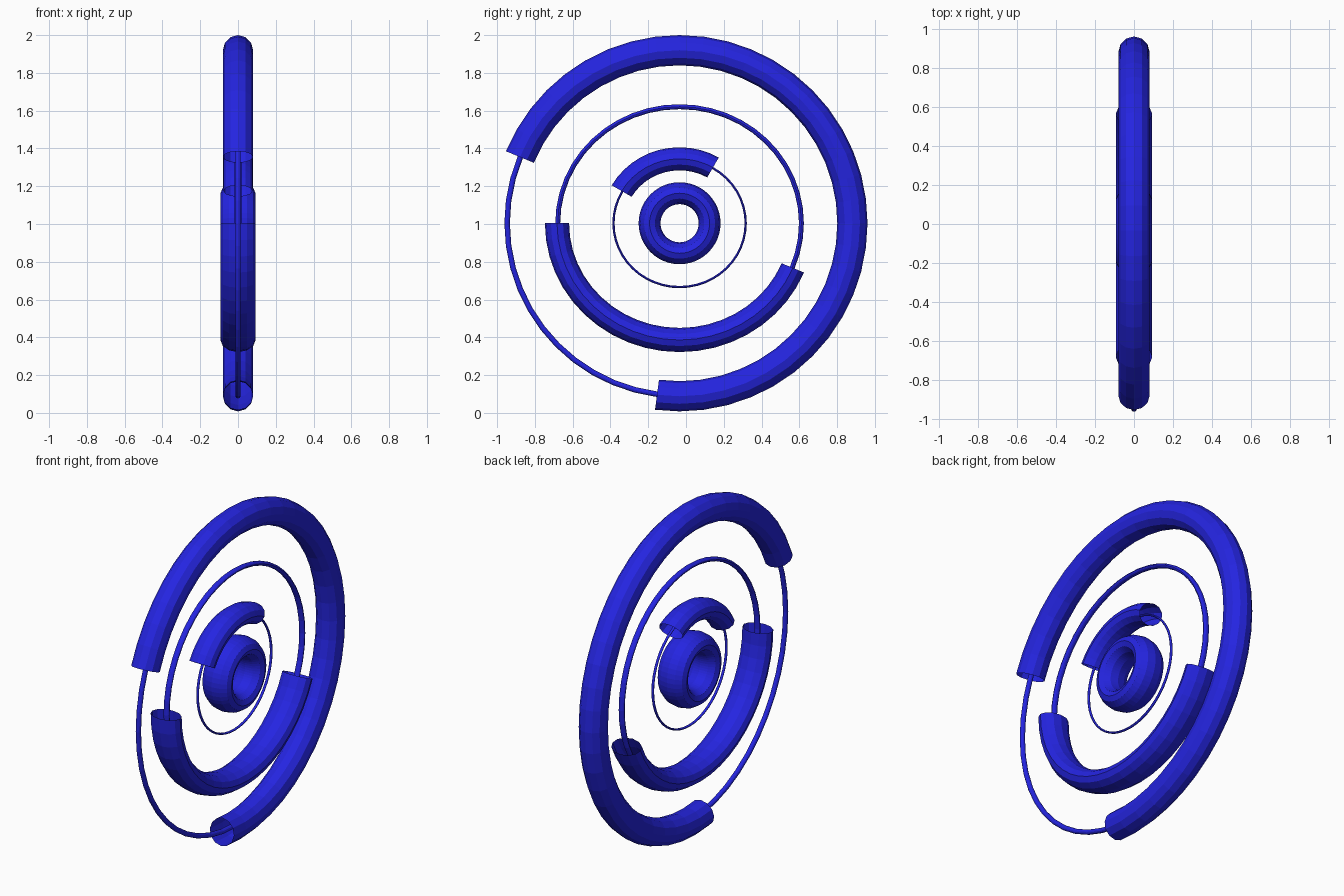
import bpy, math

if "Cube" in bpy.data.objects:
    bpy.data.objects.remove(bpy.data.objects["Cube"])

blue = bpy.data.materials.new("deep_blue")
blue.diffuse_color = (0.018, 0.018, 0.75, 1)
blue.use_nodes = True
blue.node_tree.nodes["Principled BSDF"].inputs["Base Color"].default_value = blue.diffuse_color

CY, CZ, SEG, SIDES = -0.034, 1.004, 48, 12


def ring(name, ry, rz, tx, tr, first=0, last=SEG):
    """Tube round the x axis: ring radii ry/rz, tube half-width tx and
    radial half-thickness tr, from step first to last (open ends if partial)."""
    full = last - first == SEG
    rows = SEG if full else last - first + 1
    verts, faces = [], []
    for i in range(rows):
        a = 2 * math.pi * (first + i) / SEG
        for j in range(SIDES):
            b = 2 * math.pi * j / SIDES
            d = tr * math.cos(b)
            verts.append((tx * math.sin(b),
                          CY + (ry + d) * math.cos(a),
                          CZ + (rz + d) * math.sin(a)))
    for i in range(last - first):
        k = (i + 1) % rows
        for j in range(SIDES):
            n = (j + 1) % SIDES
            faces.append((i * SIDES + j, k * SIDES + j,
                          k * SIDES + n, i * SIDES + n))
    # keep outward-facing winding
    faces = [f[::-1] for f in faces]
    mesh = bpy.data.meshes.new(name)
    mesh.from_pydata(verts, [], faces)
    mesh.materials.append(blue)
    ob = bpy.data.objects.new(name, mesh)
    bpy.context.collection.objects.link(ob)
    return ob


# Outer ring: thin hoop with a long thick sleeve
ring("outer_hoop", 0.913, 0.913, 0.0145, 0.0145)
ring("outer_sleeve", 0.915, 0.916, 0.08, 0.08, -13, 21)

# Middle ring: slightly wider than tall
ring("middle_hoop", 0.645, 0.617, 0.018, 0.013)
ring("middle_sleeve", 0.649, 0.618, 0.093, 0.064, 24, 45)

# Inner ring with a short sleeve
ring("inner_hoop", 0.35, 0.338, 0.008, 0.006)
ring("inner_sleeve", 0.354, 0.341, 0.077, 0.061, 8, 20)

# Solid hub ring
ring("hub_ring", 0.159, 0.159, 0.093, 0.058)
